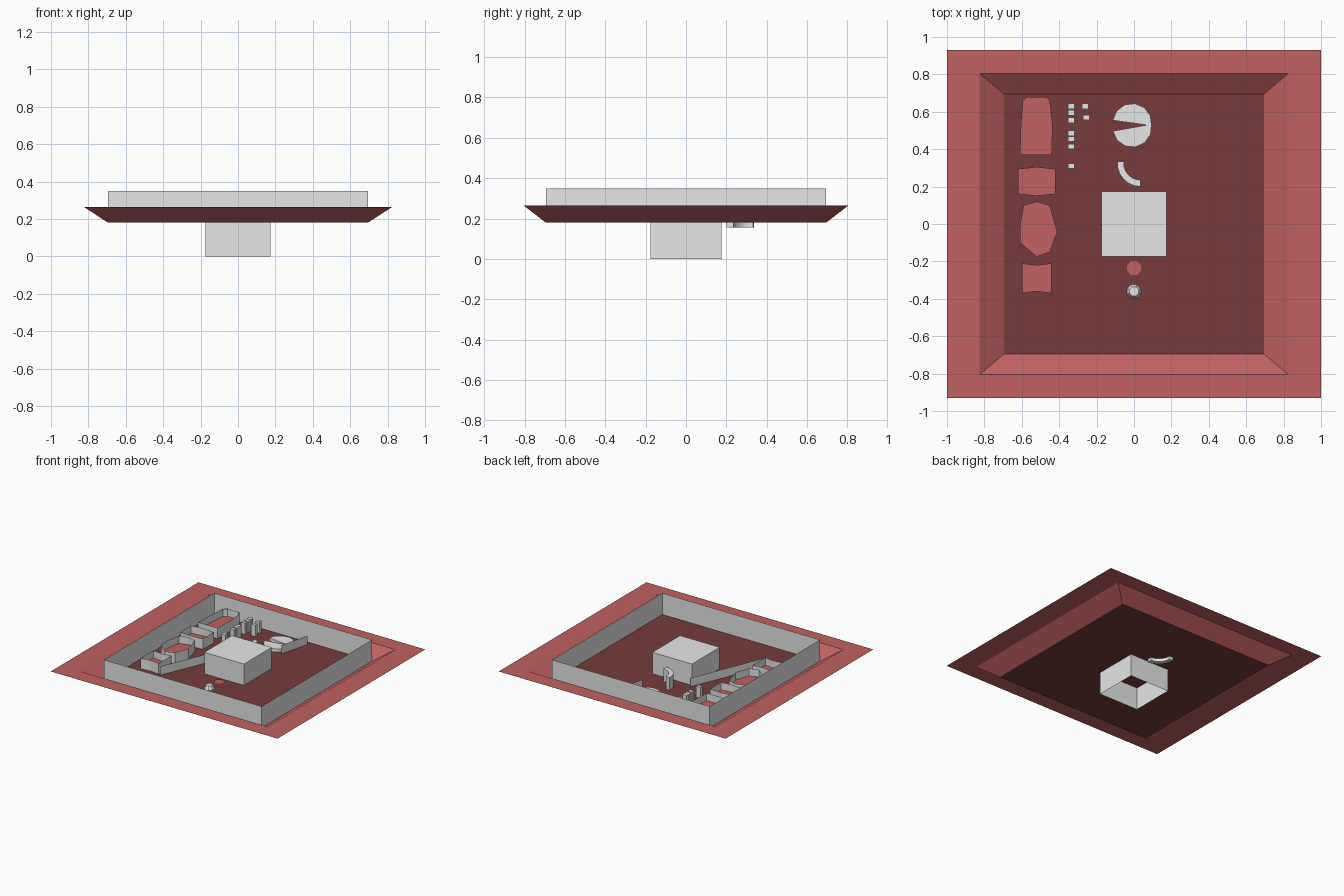
import bpy, math

if "Cube" in bpy.data.objects:
    bpy.data.objects.remove(bpy.data.objects["Cube"])

def mat(name, r, g, b):
    m = bpy.data.materials.new(name)
    m.diffuse_color = (r, g, b, 1)
    m.use_nodes = True
    m.node_tree.nodes["Principled BSDF"].inputs["Base Color"].default_value = m.diffuse_color
    return m

RED = mat("brick_red", 0.54, 0.12, 0.12)
DARK = mat("dark_red", 0.184, 0.045, 0.045)
GREY = mat("light_grey", 0.8, 0.8, 0.8)

def obj(name, verts, faces, m):
    me = bpy.data.meshes.new(name)
    me.from_pydata(verts, [], faces)
    me.materials.append(m)
    o = bpy.data.objects.new(name, me)
    bpy.context.collection.objects.link(o)
    return o

def rect(x, y, cx=0, cy=0):
    return [(cx - x, cy - y), (cx + x, cy - y), (cx + x, cy + y), (cx - x, cy + y)]

def ngon(r, n, cx, cy, a0=0.0, a1=360.0, full=True):
    k = n if full else n - 1
    return [(cx + r * math.cos(math.radians(a0 + (a1 - a0) * i / k)),
             cy + r * math.sin(math.radians(a0 + (a1 - a0) * i / k))) for i in range(n)]

def band(name, a, za, b, zb, m, closed=True):
    """Open strip of faces joining outline a at za to outline b at zb."""
    n = len(a)
    v = [(x, y, za) for x, y in a] + [(x, y, zb) for x, y in b]
    f = [(i, (i + 1) % n, n + (i + 1) % n, n + i) for i in range(n if closed else n - 1)]
    return obj(name, v, f, m)

def plate(name, pts, z, m):
    return obj(name, [(x, y, z) for x, y in pts], [tuple(range(len(pts)))], m)

FLOOR, RIM, TOP = 0.18, 0.265, 0.35

# Tray: flat rim, sloping sides, floor and upright grey wall
inner = rect(0.695, 0.695)
lip = rect(0.825, 0.805)
band("rim", rect(1, 0.93), RIM, lip, RIM, RED)
band("sloping_sides", inner, FLOOR, lip, RIM, RED)
plate("floor", inner, FLOOR, DARK)
band("perimeter_wall", inner, FLOOR, inner, TOP, GREY)

# Central block: open below, closed on top
core = rect(0.175, 0.175)
band("central_block_sides", core, 0, core, TOP, GREY)
plate("central_block_top", core, TOP, GREY)

# Red beds with grey surrounds on the left
beds = [
    [(-0.61, 0.37), (-0.44, 0.37), (-0.435, 0.53), (-0.45, 0.66), (-0.47, 0.68),
     (-0.57, 0.68), (-0.595, 0.66), (-0.605, 0.53)],
    [(-0.62, 0.16), (-0.52, 0.15), (-0.42, 0.16), (-0.42, 0.295), (-0.52, 0.305), (-0.62, 0.295)],
    [(-0.61, -0.1), (-0.52, -0.175), (-0.45, -0.15), (-0.41, -0.04), (-0.45, 0.1),
     (-0.52, 0.12), (-0.59, 0.1), (-0.61, 0.0)],
    [(-0.6, -0.37), (-0.52, -0.36), (-0.44, -0.37), (-0.44, -0.21), (-0.52, -0.22), (-0.6, -0.21)],
]
for i, p in enumerate(beds):
    plate(f"bed_{i}", p, 0.205, RED)
    band(f"bed_wall_{i}", p, FLOOR, p, 0.265, GREY)

# Row of small grey posts
posts = [(-0.335, y) for y in (0.63, 0.595, 0.555, 0.485, 0.455, 0.415, 0.31)]
posts += [(-0.26, 0.63), (-0.255, 0.57)]
for i, (x, y) in enumerate(posts):
    p = rect(0.018, 0.014, x, y)
    band(f"post_sides_{i}", p, FLOOR, p, 0.27, GREY)
    plate(f"post_top_{i}", p, 0.27, GREY)

# Split round platform
for i, (cy, a0, a1) in enumerate(((0.54, -8, 172), (0.515, 190, 370))):
    p = ngon(0.105, 7, -0.01, cy, a0, a1, False)
    plate(f"half_disc_{i}", p, 0.205, GREY)
    band(f"half_disc_side_{i}", p, FLOOR, p, 0.205, GREY)

# Curved bench, dipping below the floor
arc_o = ngon(0.125, 7, 0.035, 0.325, 175, 270, False)
arc_i = ngon(0.09, 7, 0.035, 0.325, 175, 270, False)
bench = arc_o + arc_i[::-1]
band("bench_sides", bench, 0.155, bench, 0.28, GREY)
band("bench_top", arc_o, 0.28, arc_i, 0.28, GREY, False)
band("bench_base", arc_o, 0.155, arc_i, 0.155, GREY, False)

# Thin upright screens
for i, (a, b) in enumerate((((-0.42, -0.38), (-0.18, 0.2)), ((0.09, 0.42), (0.15, 0.66)))):
    band(f"screen_{i}", [a, b], FLOOR, [a, b], 0.25, GREY, False)

# Red round pad and grey knob in front of the block
plate("round_pad", ngon(0.04, 8, 0, -0.235, 22.5, 382.5), 0.186, RED)
k0, k1 = ngon(0.04, 8, 0, -0.36, 22.5, 382.5), ngon(0.026, 8, 0, -0.36, 22.5, 382.5)
band("knob_sides", k0, FLOOR, k1, 0.21, GREY)
plate("knob_top", k1, 0.21, GREY)
